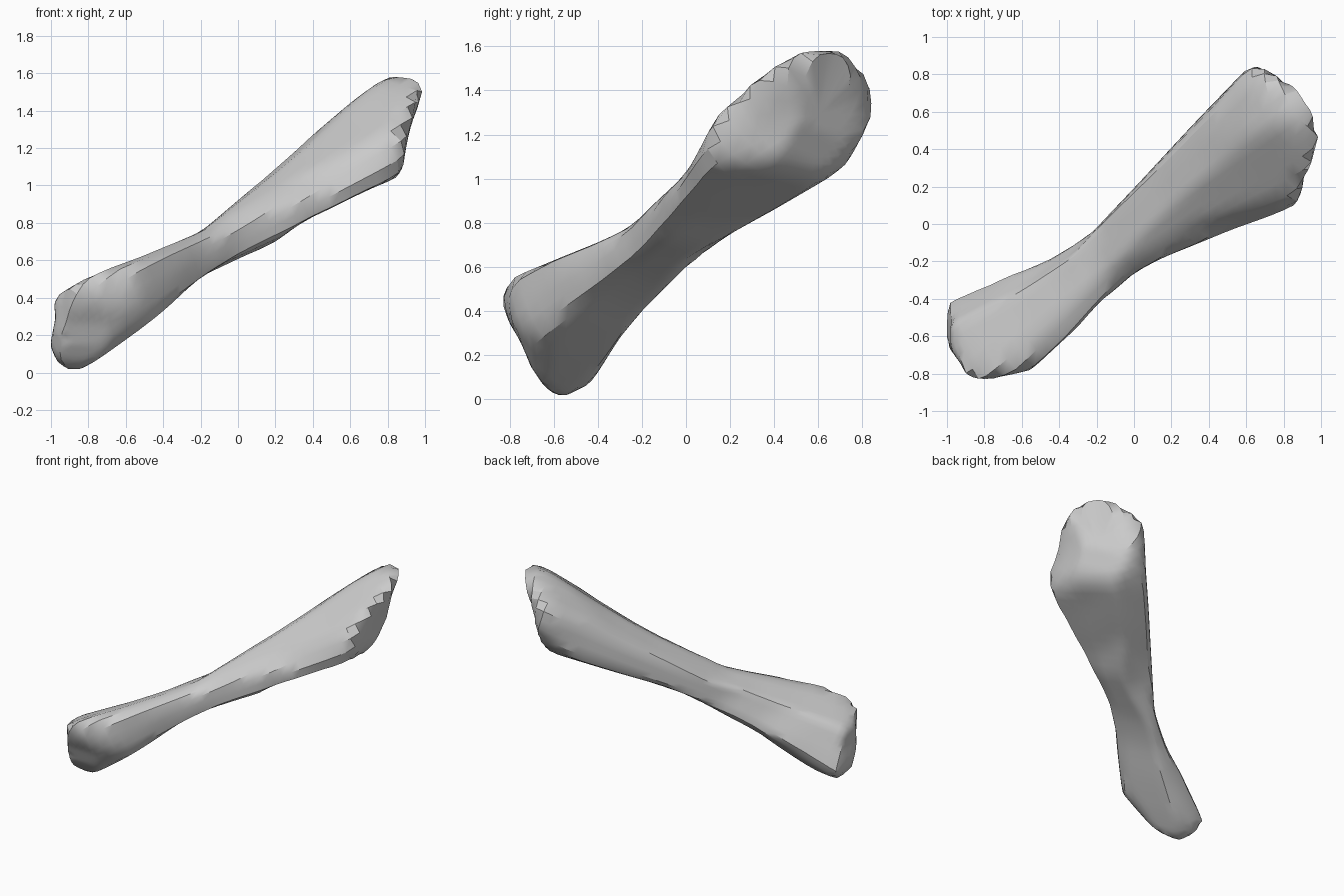
import bpy
import bmesh
from math import radians, sin, cos, pi
from mathutils import Vector
from mathutils.geometry import intersect_line_line_2d

cube = bpy.data.objects.get("Cube")
if cube:
    bpy.data.objects.remove(cube, do_unlink=True)

CENTRE = Vector((0, 0, 0.79))
profiles = []


def profile(azimuth, elevation, outline, drop=0, grow=1.005):
    """Keep an outline (in hundredths) with the frame of the direction it is carved along."""
    a, e = radians(azimuth), radians(elevation)
    right = Vector((-sin(a), cos(a), 0))
    out = Vector((cos(a) * cos(e), sin(a) * cos(e), sin(e)))
    points = [Vector((u, v - drop)) * grow / 100 for u, v in outline]
    profiles.append((right, out.cross(right), points))


def surface_point(origin, direction):
    """Walk from inside the bone to the nearest carved wall."""
    reach = 1.0
    for right, up, points in profiles:
        start = Vector(((origin - CENTRE).dot(right), (origin - CENTRE).dot(up)))
        step = Vector((direction.dot(right), direction.dot(up)))
        if step.length < 0.001:
            continue
        for p, q in zip(points, points[1:] + points[:1]):
            hit = intersect_line_line_2d(start, start + step * reach, p, q)
            if hit:
                reach = min(reach, (hit - start).length / step.length)
    return origin + direction * reach


# Side profiles of the shaft, flared head and foot
profile(-90, 0, [
    (-100, 15), (-97, 30), (-98, 37), (-94, 44), (-80, 51), (-60, 60), (-40, 67),
    (-20, 75), (0, 92), (20, 109), (40, 127), (60, 144), (72, 153), (82, 159),
    (92, 158), (99, 157), (99, 148), (94, 138), (91, 128), (89, 118), (88, 110),
    (85, 104), (70, 98), (50, 88), (35, 81), (20, 70), (0, 60), (-20, 48),
    (-40, 32), (-60, 17), (-70, 9), (-82, 1), (-90, 1), (-96, 5)], drop=79)

profile(0, 0, [
    (-84, 46), (-80, 55), (-60, 63), (-40, 71), (-25, 78), (-15, 88), (0, 102),
    (7, 115), (14, 130), (20, 134), (25, 142), (38, 153), (45, 157), (72, 158),
    (78, 148), (82, 147), (84, 140), (84, 128), (78, 116), (72, 106), (64, 100),
    (40, 86), (20, 75), (0, 60), (-20, 40), (-30, 28), (-40, 12), (-48, 1),
    (-56, 0), (-64, 6), (-70, 15), (-75, 27), (-80, 35)], drop=79)

profile(-90, 90, [
    (-100, -42), (-94, -37), (-80, -34), (-60, -24), (-47, -20), (-30, -10), (-18, 0),
    (-10, 11), (0, 20), (10, 32), (20, 43), (30, 53), (40, 65), (50, 77), (58, 84),
    (65, 85), (75, 80), (88, 72), (95, 61), (100, 47), (96, 38), (95, 30), (90, 25),
    (90, 15), (87, 10), (70, 3), (50, -4), (30, -12), (15, -18), (0, -26),
    (-10, -35), (-18, -41), (-30, -55), (-40, -64), (-55, -78), (-70, -81),
    (-80, -84), (-90, -80), (-91, -76), (-99, -65), (-100, -55)])

# Diagonal profiles that bevel the corners between the side profiles
profile(-53, 20, [
    (-120, -35), (-108, -30), (-76, -21), (-48, -12), (-23, -2), (-6, 8), (23, 25),
    (51, 43), (79, 63), (100, 75), (108, 77), (113, 72), (112, 65), (106, 58),
    (102, 39), (96, 26), (89, 15), (75, 6), (54, 0), (30, -8), (1, -17), (-23, -25),
    (-41, -34), (-62, -48), (-83, -61), (-99, -70), (-108, -70), (-117, -63),
    (-119, -51), (-118, -44)], grow=1.015)

profile(127, 20, [
    (-113, 73), (-110, 78), (-103, 78), (-89, 70), (-61, 51), (-39, 37), (-18, 25),
    (10, 11), (31, 3), (59, -4), (87, -8), (108, -14), (120, -27), (119, -35),
    (118, -51), (114, -68), (104, -76), (91, -71), (73, -61), (52, -49), (35, -35),
    (13, -22), (-4, -13), (-25, -6), (-53, 1), (-78, 8), (-94, 15), (-102, 25),
    (-106, 40), (-108, 54), (-113, 65)], grow=1.015)

profile(50, -30, [
    (-46, 115), (-24, 122), (-11, 119), (3, 111), (7, 100), (8, 72), (10, 44),
    (12, 8), (14, -27), (22, -51), (32, -69), (48, -103), (44, -111), (31, -118),
    (20, -115), (8, -101), (-8, -83), (-11, -58), (-13, -37), (-20, -16),
    (-35, 15), (-49, 37), (-58, 58), (-59, 72), (-52, 87), (-54, 100)], grow=1.03)

# Spine of the bone, with a frame across it
FOOT = Vector((-0.8, -0.6, 0.27))
WAIST = Vector((0, -0.03, 0.74))
HEAD = Vector((0.72, 0.5, 1.2))
axis = (HEAD - FOOT).normalized()
across = axis.cross(Vector((0, 0, 1))).normalized()
above = across.cross(axis)
SECTORS, STATIONS = 32, 14

# Rings: foot end, shaft in two halves, head end
tilts = range(10, 90, 10)
rings = [(FOOT, -t) for t in reversed(tilts)]
rings += [(FOOT.lerp(WAIST, i / STATIONS), 0) for i in range(STATIONS)]
rings += [(WAIST.lerp(HEAD, i / STATIONS), 0) for i in range(STATIONS + 1)]
rings += [(HEAD, t) for t in tilts]

bm = bmesh.new()
loops = []
for origin, tilt in rings:
    loop = []
    for i in range(SECTORS):
        turn = 2 * pi * i / SECTORS
        spoke = across * cos(turn) + above * sin(turn)
        direction = spoke * cos(radians(tilt)) + axis * sin(radians(tilt))
        loop.append(bm.verts.new(surface_point(origin, direction)))
    loops.append(loop)

# Skin the rings and close both ends
for lower, upper in zip(loops, loops[1:]):
    for i in range(SECTORS):
        j = (i + 1) % SECTORS
        bm.faces.new((lower[i], lower[j], upper[j], upper[i]))
for loop, origin, direction in ((loops[0], FOOT, -axis), (loops[-1], HEAD, axis)):
    pole = bm.verts.new(surface_point(origin, direction))
    for i in range(SECTORS):
        bm.faces.new((loop[i], loop[(i + 1) % SECTORS], pole))
bmesh.ops.smooth_vert(bm, verts=bm.verts, factor=0.3,
                      use_axis_x=True, use_axis_y=True, use_axis_z=True)
bmesh.ops.recalc_face_normals(bm, faces=bm.faces)
mesh = bpy.data.meshes.new("bone")
bm.to_mesh(mesh)
bm.free()
bone = bpy.data.objects.new("bone", mesh)
bpy.context.scene.collection.objects.link(bone)

# One plain grey
grey = bpy.data.materials.new("light_grey")
grey.use_nodes = True
colour = (0.6, 0.6, 0.6, 1)
grey.diffuse_color = colour
grey.node_tree.nodes["Principled BSDF"].inputs["Base Color"].default_value = colour
mesh.materials.append(grey)

bpy.ops.object.select_all(action="DESELECT")
bone.select_set(True)
bpy.context.view_layer.objects.active = bone
bpy.ops.object.shade_smooth_by_angle(angle=radians(30))
